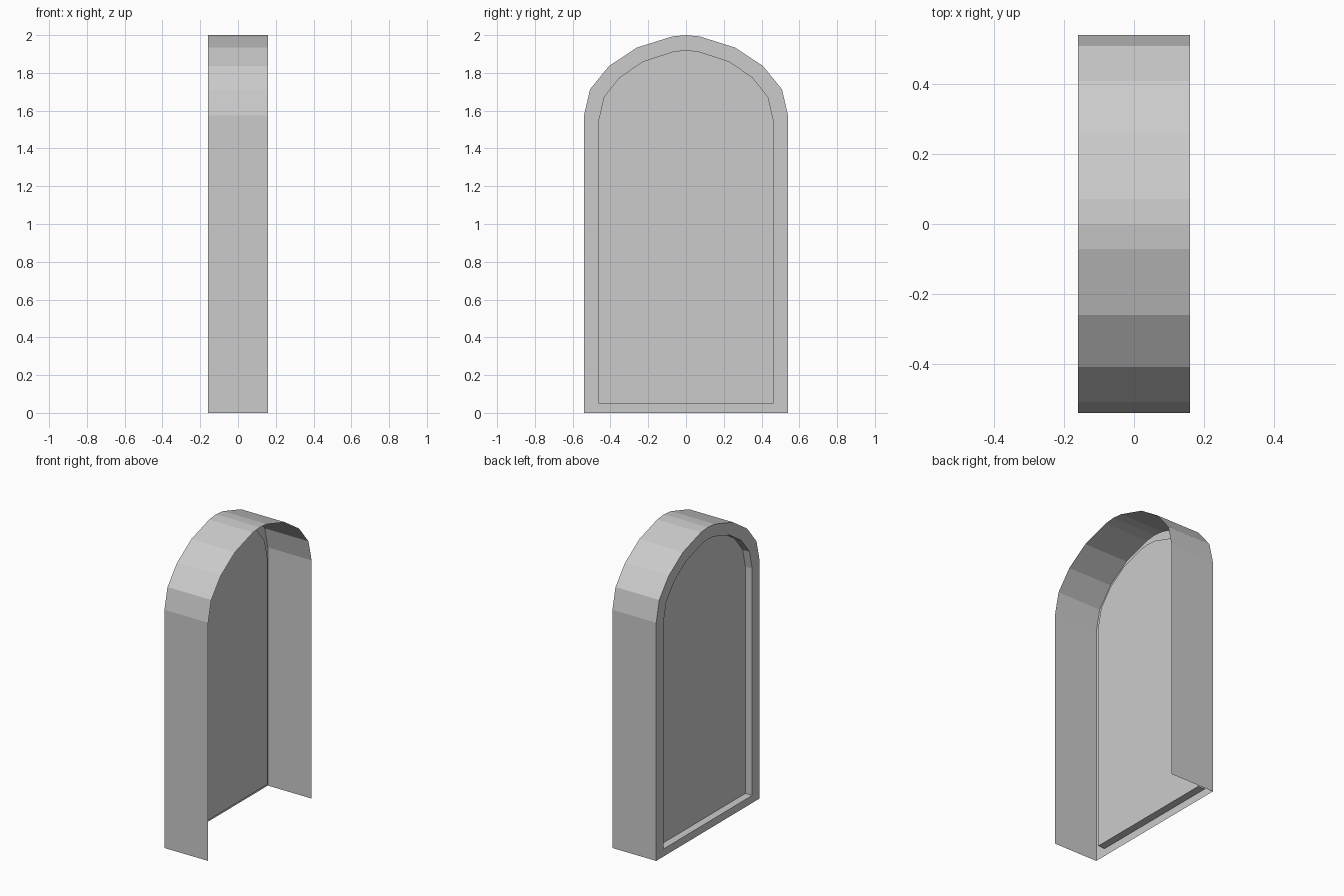
import bpy
import bmesh

cube = bpy.data.objects.get("Cube")
if cube:
    bpy.data.objects.remove(cube)

# Plain grey finish
grey = bpy.data.materials.new("plain_grey")
grey.use_nodes = True
colour = (0.6, 0.6, 0.6, 1)
grey.diffuse_color = colour
grey.node_tree.nodes["Principled BSDF"].inputs["Base Color"].default_value = colour

BACK, FLOOR, OPEN = -0.16, -0.11, 0.16

# Right halves of the arch outlines (y, z), from foot to crown
OUTER = [(0.54, 0), (0.54, 1.575), (0.508, 1.713), (0.408, 1.836),
         (0.26, 1.934), (0.072, 1.993), (0, 2)]
INNER = [(0.463, 0.05), (0.463, 1.55), (0.435, 1.672), (0.35, 1.778),
         (0.225, 1.862), (0.062, 1.915), (0, 1.92)]


def arch(half, x):
    """Mirror a half outline and place it at depth x."""
    left = [(-y, z) for y, z in reversed(half[:-1])]
    return [(x, y, z) for y, z in half + left]


def finish(name, bm):
    bmesh.ops.remove_doubles(bm, verts=bm.verts, dist=1e-5)
    mesh = bpy.data.meshes.new(name)
    bm.to_mesh(mesh)
    bm.free()
    mesh.materials.append(grey)
    obj = bpy.data.objects.new(name, mesh)
    bpy.context.collection.objects.link(obj)
    return obj


def strip(name, a, b, closed):
    """Sheet of quads between two matching outlines."""
    bm = bmesh.new()
    va = [bm.verts.new(p) for p in a]
    vb = [bm.verts.new(p) for p in b]
    for i in range(len(a) if closed else len(a) - 1):
        j = (i + 1) % len(a)
        bm.faces.new((va[i], va[j], vb[j], vb[i]))
    return finish(name, bm)


# Side walls and arched top, open underneath and on one side
strip("arched_shell", arch(OUTER, BACK), arch(OUTER, OPEN), False)

# Flat border around the recess
strip("border", arch(INNER, BACK), arch(OUTER, BACK), True)

# Shallow step from the border in to the panel
strip("recess_step", arch(INNER, FLOOR), arch(INNER, BACK), True)

# Recessed arched panel
bm = bmesh.new()
bm.faces.new([bm.verts.new(p) for p in reversed(arch(INNER, FLOOR))])
finish("recessed_panel", bm)
